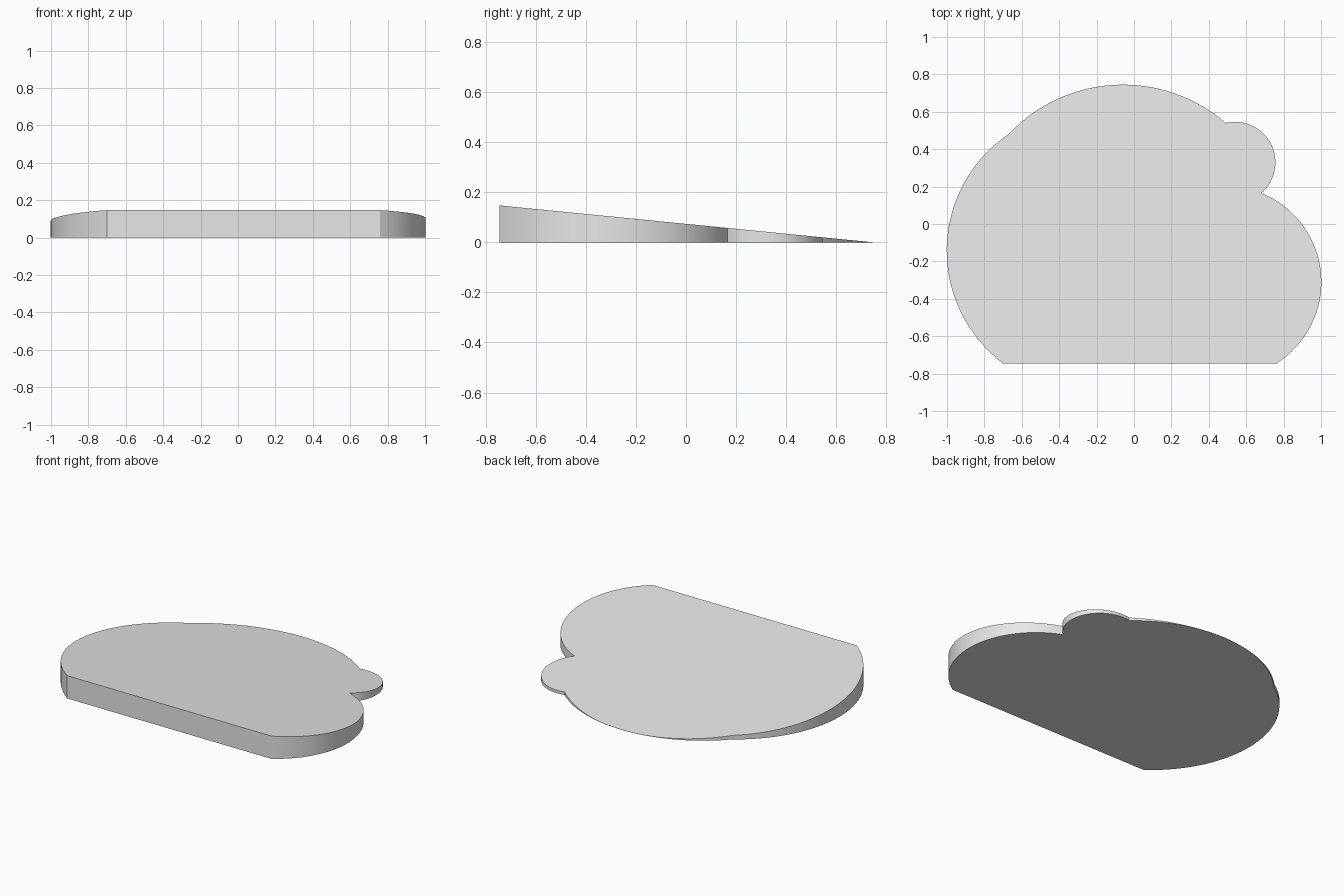
import bpy
import bmesh
import math

cube = bpy.data.objects.get("Cube")
if cube:
    bpy.data.objects.remove(cube, do_unlink=True)

HALF_DEPTH = 0.745
FRONT_HEIGHT = 0.147
BACK_HEIGHT = 0.001
STEPS = 32


def arc(centre, start, end):
    """Counterclockwise arc between two points, leaving out the end."""
    (cx, cy), (sx, sy), (ex, ey) = centre, start, end
    r0, r1 = math.hypot(sx - cx, sy - cy), math.hypot(ex - cx, ey - cy)
    a0 = math.atan2(sy - cy, sx - cx)
    sweep = (math.atan2(ey - cy, ex - cx) - a0) % math.tau
    points = []
    for i in range(STEPS):
        t = i / STEPS
        r, a = r0 + (r1 - r0) * t, a0 + sweep * t
        points.append((cx + r * math.cos(a), cy + r * math.sin(a)))
    return points


def slope_height(y):
    t = (HALF_DEPTH - y) / (2 * HALF_DEPTH)
    return max(BACK_HEIGHT, FRONT_HEIGHT * t)


# Corners where the lobes meet, and the lobe centres, counterclockwise
corners = [(0.76, -HALF_DEPTH), (0.68, 0.165), (0.49, 0.54),
           (-0.67, 0.48), (-0.70, -HALF_DEPTH)]
centres = [(0.49, -0.31), (0.54, 0.33), (-0.055, -0.092), (-0.25, -0.14)]
outline = []
for i, centre in enumerate(centres):
    outline += arc(centre, corners[i], corners[i + 1])
outline.append(corners[-1])

# Wedge: flat base, sloping top and upright rim
bm = bmesh.new()
base = [bm.verts.new((x, y, 0)) for x, y in outline]
top = [bm.verts.new((x, y, slope_height(y))) for x, y in outline]
bm.faces.new(list(reversed(base)))
bm.faces.new(top)
for i in range(len(outline)):
    j = (i + 1) % len(outline)
    bm.faces.new((base[i], base[j], top[j], top[i]))
mesh = bpy.data.meshes.new("cloud_wedge")
bm.to_mesh(mesh)
bm.free()
wedge = bpy.data.objects.new("cloud_wedge", mesh)
bpy.context.collection.objects.link(wedge)

# Plain grey
grey = bpy.data.materials.new("light_grey")
grey.use_nodes = True
colour = (0.8, 0.8, 0.8, 1)
grey.diffuse_color = colour
grey.node_tree.nodes["Principled BSDF"].inputs["Base Color"].default_value = colour
mesh.materials.append(grey)

# Smooth rim with sharp corners
bpy.ops.object.select_all(action="DESELECT")
wedge.select_set(True)
bpy.context.view_layer.objects.active = wedge
bpy.ops.object.shade_smooth_by_angle(angle=math.radians(15))
